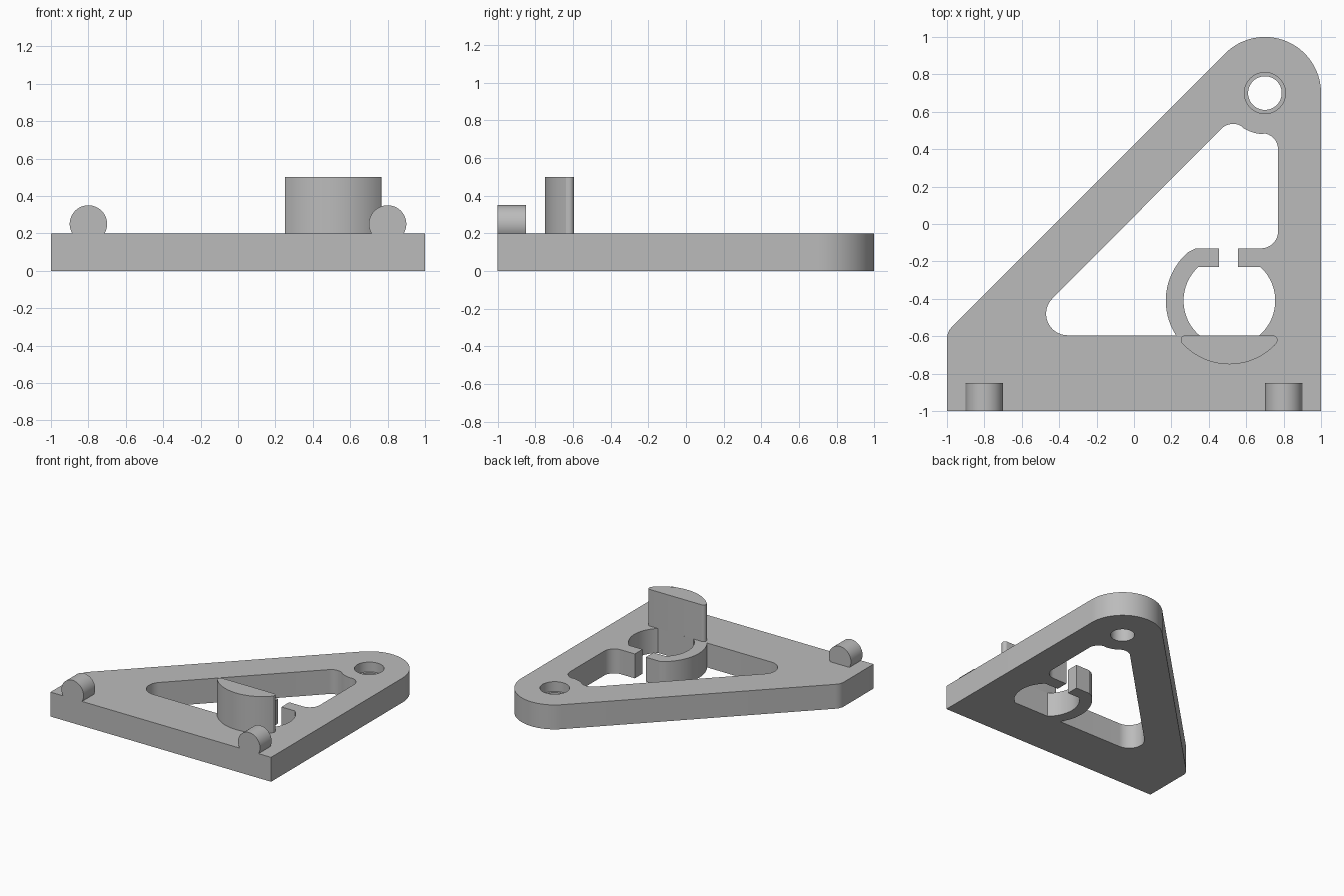
import bpy
import bmesh
from math import cos, sin, radians
from mathutils import Matrix

cube = bpy.data.objects.get("Cube")
if cube:
    bpy.data.objects.remove(cube, do_unlink=True)

grey = bpy.data.materials.new("plain grey")
grey.use_nodes = True
colour = (0.5, 0.5, 0.5, 1)
grey.diffuse_color = colour
grey.node_tree.nodes["Principled BSDF"].inputs["Base Color"].default_value = colour


def arc(centre, radius, start, end, steps=16):
    """Points along an arc, angles in degrees."""
    angles = [radians(start + (end - start) * i / steps) for i in range(steps + 1)]
    return [(centre[0] + radius * cos(a), centre[1] + radius * sin(a)) for a in angles]


def prism(name, outline, low, high, matrix=None):
    """Extrude a closed outline from low to high."""
    bm = bmesh.new()
    face = bm.faces.new([bm.verts.new((x, y, low)) for x, y in outline])
    top = bmesh.ops.extrude_face_region(bm, geom=[face])["geom"]
    verts = [v for v in top if isinstance(v, bmesh.types.BMVert)]
    bmesh.ops.translate(bm, verts=verts, vec=(0, 0, high - low))
    if matrix:
        bmesh.ops.transform(bm, matrix=matrix, verts=bm.verts)
    bmesh.ops.recalc_face_normals(bm, faces=bm.faces)
    mesh = bpy.data.meshes.new(name)
    bm.to_mesh(mesh)
    bm.free()
    mesh.materials.append(grey)
    obj = bpy.data.objects.new(name, mesh)
    bpy.context.collection.objects.link(obj)
    return obj


def cut(target, cutter):
    """Subtract the cutter, bake the result and remove the cutter."""
    cutter.hide_render = True
    mod = target.modifiers.new("cut", 'BOOLEAN')
    mod.operation = 'DIFFERENCE'
    mod.solver = 'EXACT'
    mod.object = cutter
    bpy.context.view_layer.objects.active = target
    bpy.ops.object.modifier_apply(modifier=mod.name)
    bpy.data.objects.remove(cutter, do_unlink=True)


THICK = 0.2
EYE = (0.7, 0.7)       # mounting hole centre
CLIP = (0.51, -0.41)   # round clip centre
LEDGE = -0.595         # straight lower edge of the window

# Triangular base plate with a rounded tip
plate = prism("base_plate",
              [(-1, -1), (1, -1)] + arc(EYE, 0.3, 0, 135, 32)
              + [(-0.97, -0.546), (-0.988, -0.567), (-1, -0.6)],
              0, THICK)

# Window that leaves the open C-shaped clip standing
window = (arc((-0.355, -0.48), 0.115, 135, 270)
          + arc(CLIP, 0.34, 213, 130, 32)
          + [(0.33, -0.13), (0.455, -0.13), (0.455, -0.23)]
          + arc(CLIP, 0.245, 132.7, 229, 32)
          + arc(CLIP, 0.245, -49, 47.3, 32)
          + [(0.555, -0.23), (0.555, -0.13)]
          + arc((0.68, -0.04), 0.09, -90, 0)
          + arc((0.685, 0.4), 0.085, 0, 80)
          + arc(EYE, 0.22, 265, 237, 10)
          + arc((0.53, 0.445), 0.09, 55, 135))
cut(plate, prism("window_cutter", window, -0.1, 0.3))

# Mounting hole with a counterbore
cut(plate, prism("hole_cutter", arc(EYE, 0.09, 0, 352.5, 47), -0.1, 0.3))
cut(plate, prism("counterbore_cutter", arc(EYE, 0.11, 0, 352.5, 47), 0.12, 0.3))

# Tall backstop post with rounded ends
post = prism("backstop_post",
             arc((0.275, LEDGE - 0.025), 0.025, 90, 210, 8)
             + arc(CLIP, 0.34, 222, 318, 32)
             + arc((0.742, LEDGE - 0.025), 0.025, -30, 90, 8),
             THICK, 0.5)

# Round pegs along the front edge, lying front to back
parts = [plate, post]
for side, x in (("left", 0.8), ("right", -0.8)):
    stand = Matrix.Translation((x, -1, 0.25)) @ Matrix.Rotation(radians(90), 4, 'X')
    parts.append(prism(side + "_peg", arc((0, 0), 0.1, -30, 210, 40), -0.15, 0, stand))

# Smooth curved walls, crisp edges
bpy.ops.object.select_all(action='DESELECT')
for part in parts:
    part.select_set(True)
bpy.context.view_layer.objects.active = plate
bpy.ops.object.shade_smooth_by_angle(angle=radians(25))
